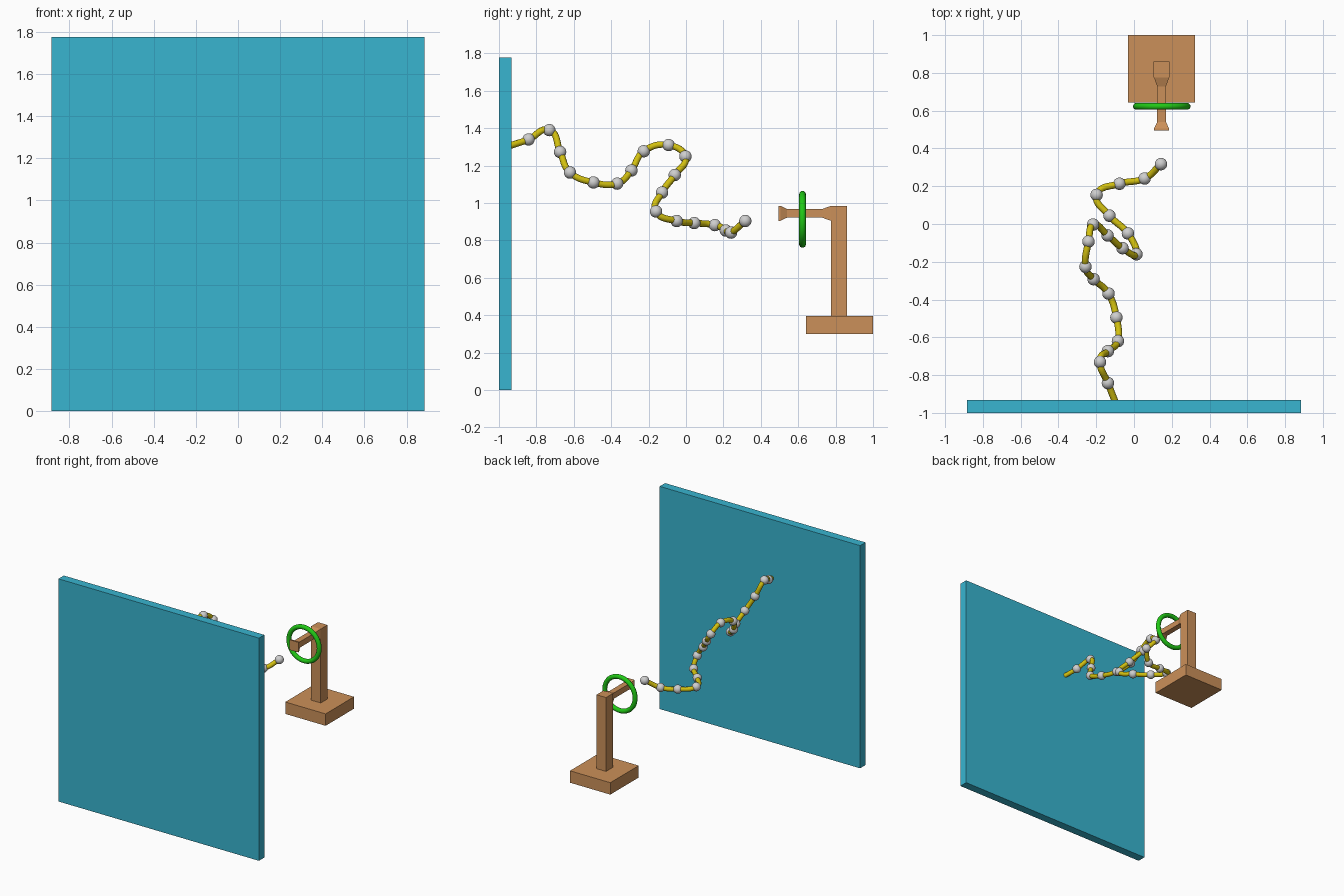
import bpy
import bmesh
from math import pi

if "Cube" in bpy.data.objects:
    bpy.data.objects.remove(bpy.data.objects["Cube"])


def material(name, rgb):
    m = bpy.data.materials.new(name)
    m.use_nodes = True
    m.diffuse_color = (*rgb, 1)
    bsdf = next(n for n in m.node_tree.nodes if n.type == 'BSDF_PRINCIPLED')
    bsdf.inputs["Base Color"].default_value = (*rgb, 1)
    return m


teal = material("teal", (0.04, 0.46, 0.63))
wood = material("tan wood", (0.6, 0.28, 0.1))
green = material("bright green", (0.015, 0.58, 0.008))
yellow = material("yellow", (0.65, 0.53, 0.005))
silver = material("light grey", (0.62, 0.62, 0.62))


def finish(name, mat, smooth=False):
    ob = bpy.context.object
    ob.name = name
    ob.data.materials.clear()
    ob.data.materials.append(mat)
    if smooth:
        bpy.ops.object.shade_smooth()
    return ob


def box(name, mat, x, y, z):
    """Box from its (low, high) extents on each axis."""
    ext = (x, y, z)
    bpy.ops.mesh.primitive_cube_add(size=1, location=[sum(e) / 2 for e in ext])
    ob = finish(name, mat)
    ob.scale = [b - a for a, b in ext]
    return ob


# Wall panel
box("wall_panel", teal, (-0.885, 0.885), (-1, -0.932), (0, 1.777))

# Stand: base and post
CX, ARM_Z = 0.146, 0.945
box("stand_base", wood, (CX - 0.178, CX + 0.178), (0.642, 1), (0.3, 0.395))
box("stand_post", wood, (CX - 0.042, CX + 0.042), (0.775, 0.86), (0.395, 0.985))

# Horizontal arm, square sections lofted along y with flared ends
bm = bmesh.new()
rings = []
for y, h in ((0.495, 0.04), (0.505, 0.04), (0.54, 0.023), (0.728, 0.023), (0.775, 0.04)):
    rings.append([bm.verts.new((CX + sx * h, y, ARM_Z + sz * h))
                  for sx, sz in ((-1, -1), (1, -1), (1, 1), (-1, 1))])
for a, b in zip(rings, rings[1:]):
    for i in range(4):
        j = (i + 1) % 4
        bm.faces.new((a[i], a[j], b[j], b[i]))
bm.faces.new(rings[0])
bm.faces.new(rings[-1])
bmesh.ops.recalc_face_normals(bm, faces=bm.faces)
mesh = bpy.data.meshes.new("stand_arm")
bm.to_mesh(mesh)
bm.free()
mesh.materials.append(wood)
bpy.context.collection.objects.link(bpy.data.objects.new("stand_arm", mesh))

# Ring around the arm
bpy.ops.mesh.primitive_torus_add(location=(0.147, 0.623, 0.913), rotation=(pi / 2, 0, 0),
                                 major_radius=0.134, minor_radius=0.018,
                                 major_segments=48, minor_segments=16)
finish("ring", green, True)

# Chain path, from the wall to the free end
path = [
    (-.10, -.94, 1.307), (-.138, -.842, 1.34), (-.18, -.731, 1.39), (-.138, -.673, 1.273),
    (-.085, -.62, 1.163), (-.093, -.495, 1.11), (-.135, -.368, 1.104), (-.214, -.292, 1.174),
    (-.257, -.226, 1.277), (-.241, -.093, 1.31), (-.217, -.003, 1.249), (-.14, -.06, 1.15),
    (-.061, -.128, 1.056), (.013, -.16, .955), (-.032, -.05, .904), (-.13, .044, .893),
    (-.198, .154, .882), (-.077, .213, .853), (.056, .241, .842), (.143, .317, .904),
]

# Yellow cord
cu = bpy.data.curves.new("cord", 'CURVE')
cu.dimensions = '3D'
cu.bevel_depth = 0.018
cu.bevel_resolution = 3
cu.resolution_u = 8
cu.use_fill_caps = True
sp = cu.splines.new('BEZIER')
sp.bezier_points.add(len(path) - 1)
for bp, p in zip(sp.bezier_points, path):
    bp.co = p
    bp.handle_left_type = bp.handle_right_type = 'AUTO'
cord = bpy.data.objects.new("cord", cu)
bpy.context.collection.objects.link(cord)
bpy.ops.object.select_all(action='DESELECT')
cord.select_set(True)
bpy.context.view_layer.objects.active = cord
bpy.ops.object.convert(target='MESH')
finish("cord", yellow, True)

# Beads on the cord
for i, p in enumerate(path[1:], 1):
    bpy.ops.mesh.primitive_uv_sphere_add(segments=24, ring_count=14, radius=0.033, location=p)
    finish(f"bead_{i}", silver, True)
